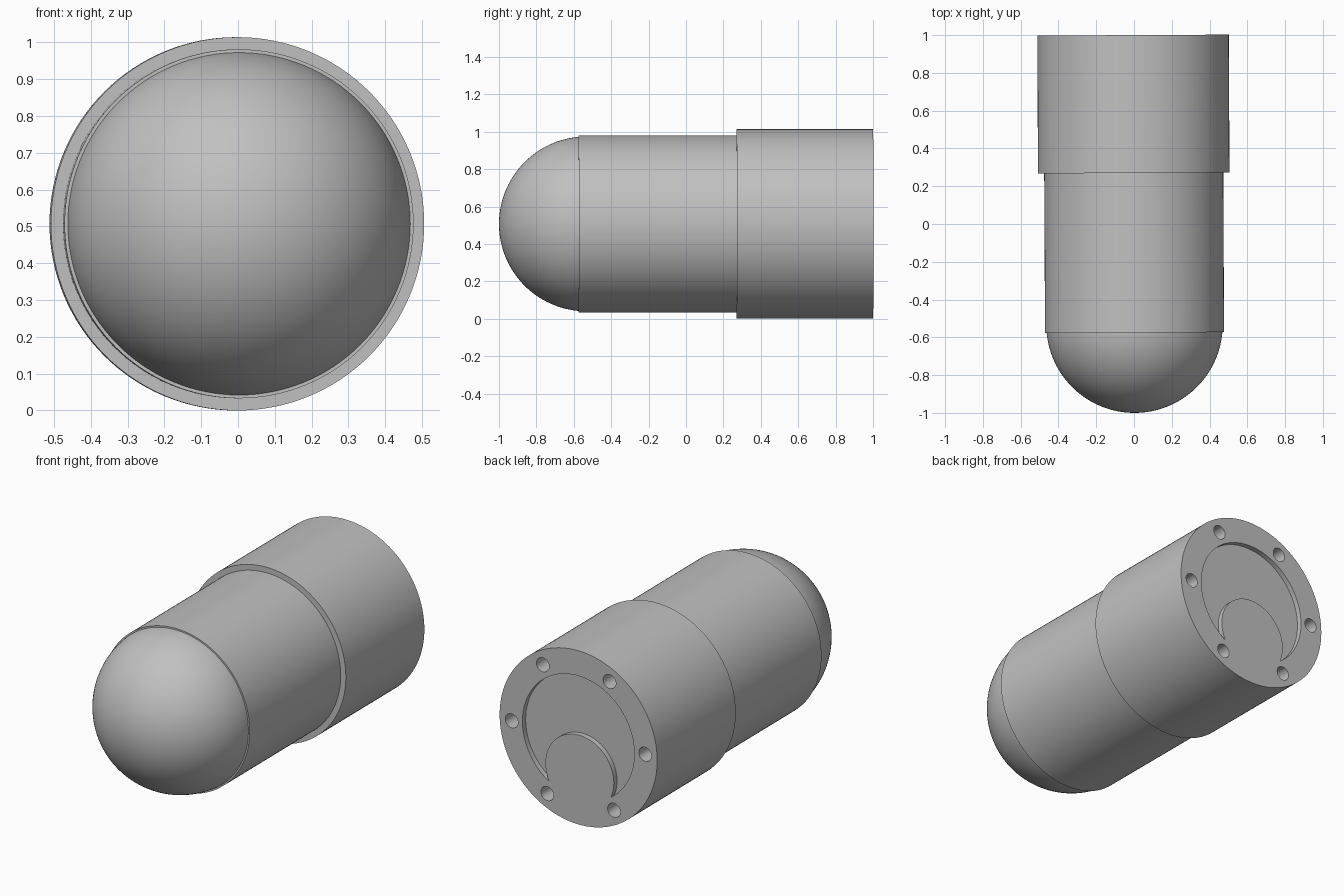
import bpy
import bmesh
from math import sin, cos, radians, atan2, pi, sqrt
from mathutils import Vector, Matrix

cube = bpy.data.objects.get("Cube")
if cube:
    bpy.data.objects.remove(cube, do_unlink=True)

RADIUS = 0.507          # collar radius, also the height of the axis
SEGMENTS = 128
YAW = 0.005             # slight turn of the whole body
ROLL = radians(-2.2)    # turn of the end-face pattern
PLACE = Matrix.Translation((0, 0, RADIUS)) @ Matrix.Rotation(YAW, 4, "Z")

grey = bpy.data.materials.new("plain grey")
grey.use_nodes = True
grey.diffuse_color = (0.53, 0.53, 0.53, 1)
grey.node_tree.nodes["Principled BSDF"].inputs["Base Color"].default_value = grey.diffuse_color


def finish(bm, name):
    bmesh.ops.recalc_face_normals(bm, faces=bm.faces)
    mesh = bpy.data.meshes.new(name)
    bm.to_mesh(mesh)
    bm.free()
    mesh.materials.append(grey)
    obj = bpy.data.objects.new(name, mesh)
    obj.matrix_world = PLACE
    bpy.context.collection.objects.link(obj)
    return obj


def lathe(name, profile):
    """Turn (radius, y) points around the long axis."""
    bm = bmesh.new()
    verts = [bm.verts.new((r, y, 0)) for r, y in profile]
    edges = [bm.edges.new(pair) for pair in zip(verts, verts[1:])]
    bmesh.ops.spin(bm, geom=verts + edges, cent=(0, 0, 0), axis=(0, 1, 0),
                   angle=2 * pi, steps=SEGMENTS)
    bmesh.ops.remove_doubles(bm, verts=bm.verts, dist=1e-5)
    return finish(bm, name)


def prism(name, outline, y0, y1):
    """Extrude an (x, z) outline along the long axis."""
    bm = bmesh.new()
    face = bm.faces.new([bm.verts.new((x, y0, z)) for x, z in outline])
    new = bmesh.ops.extrude_face_region(bm, geom=[face])["geom"]
    moved = [v for v in new if isinstance(v, bmesh.types.BMVert)]
    bmesh.ops.translate(bm, verts=moved, vec=(0, y1 - y0, 0))
    obj = finish(bm, name)
    obj.hide_render = True
    return obj


def arc(cx, cz, r, start, end, steps):
    angles = [start + (end - start) * i / steps for i in range(steps + 1)]
    return [(cx + r * cos(a), cz + r * sin(a)) for a in angles]


def turned(points):
    return [(x * cos(ROLL) - z * sin(ROLL), x * sin(ROLL) + z * cos(ROLL)) for x, z in points]


# Rounded nose: part of a sphere running just inside the body
nose_r = 0.467
nose = lathe("rounded_nose", [(nose_r * sin(a), nose_r - 1 - nose_r * cos(a))
                              for a in (pi / 2 * i / 40 for i in range(41))])

# Straight middle body and wider rear collar
body = lathe("middle_body", [(0, -0.575), (0.474, -0.575), (0.474, 0.3), (0, 0.3)])
collar = lathe("rear_collar", [(0, 0.27), (RADIUS, 0.27), (RADIUS, 1), (0, 1)])

# Crescent recess: large circle with a smaller low circle left standing
big, small, drop = 0.36, 0.22, 0.205
low = (big ** 2 + drop ** 2 - small ** 2) / (2 * drop)
half = sqrt(big ** 2 - low ** 2)
outer_end = atan2(-low, half)
inner_end = atan2(drop - low, half)
crescent = (arc(0, 0, big, outer_end, pi - outer_end, 96)
            + arc(0, -drop, small, pi - inner_end, inner_end, 64)[1:-1])
cutters = [prism("crescent_cutter", turned(crescent), 0.97, 1.1)]

# Ring of six holes
for i in range(6):
    a = i * pi / 3
    circle = arc(0.43 * cos(a), 0.43 * sin(a), 0.041, 0, 2 * pi, 32)[:-1]
    cutters.append(prism("hole_cutter", turned(circle), 0.8, 1.1))

for cutter in cutters:
    cut = collar.modifiers.new("cut", "BOOLEAN")
    cut.operation = "DIFFERENCE"
    cut.solver = "EXACT"
    cut.object = cutter

# Apply the cuts and drop the cutters
bpy.context.view_layer.update()
graph = bpy.context.evaluated_depsgraph_get()
cut_mesh = bpy.data.meshes.new_from_object(collar.evaluated_get(graph))
collar.modifiers.clear()
collar.data = cut_mesh
for cutter in cutters:
    bpy.data.objects.remove(cutter, do_unlink=True)

# Smooth curved walls, keep the rims sharp
bpy.ops.object.select_all(action="DESELECT")
for obj in (nose, body, collar):
    obj.select_set(True)
bpy.context.view_layer.objects.active = collar
bpy.ops.object.shade_smooth_by_angle(angle=radians(30))
